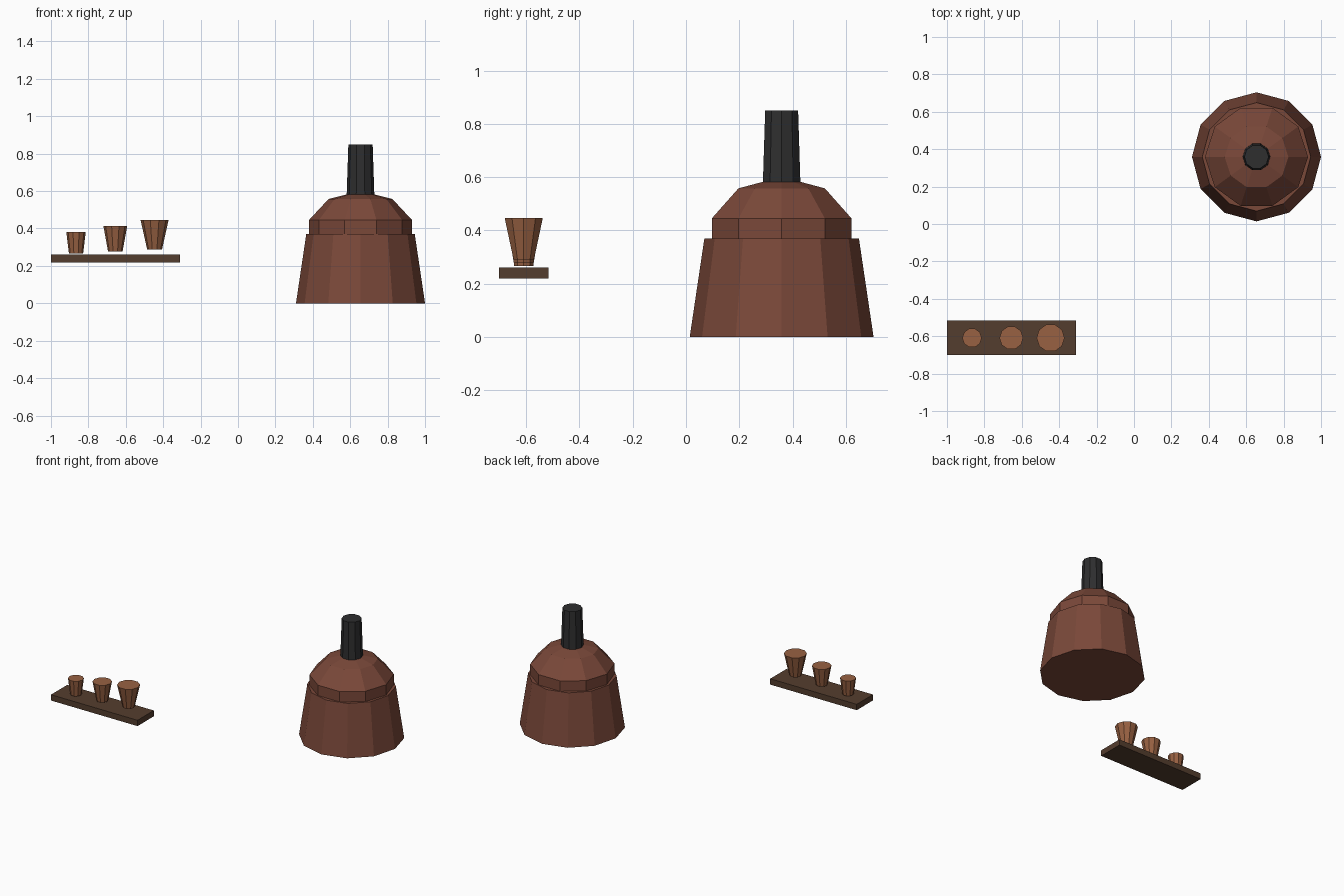
import bpy, bmesh, math

if "Cube" in bpy.data.objects:
    bpy.data.objects.remove(bpy.data.objects["Cube"])


def material(name, rgb):
    # sRGB 0-255 to linear
    m = bpy.data.materials.new(name)
    lin = [((c / 255 + 0.055) / 1.055) ** 2.4 for c in rgb]
    m.diffuse_color = (*lin, 1)
    m.use_nodes = True
    m.node_tree.nodes["Principled BSDF"].inputs["Base Color"].default_value = m.diffuse_color
    return m


CLAY = material("red_brown_clay", (122, 72, 57))
SOOT = material("sooty_black", (46, 46, 47))
WOOD = material("dark_wood", (84, 61, 46))
POT = material("fired_pottery", (152, 97, 66))


def finish(name, bm, mat, loc):
    bmesh.ops.recalc_face_normals(bm, faces=bm.faces)
    me = bpy.data.meshes.new(name)
    bm.to_mesh(me)
    bm.free()
    me.materials.append(mat)
    ob = bpy.data.objects.new(name, me)
    ob.location = loc
    bpy.context.collection.objects.link(ob)
    return ob


def lathe(name, profile, sides, mat, loc):
    """Closed faceted solid from (radius, z) rings, a corner on the x axis."""
    bm = bmesh.new()
    rings = []
    for r, z in profile:
        if r < 1e-6:
            rings.append([bm.verts.new((0, 0, z))] * sides)
        else:
            rings.append([bm.verts.new((r * math.cos(a), r * math.sin(a), z))
                          for a in (math.tau * i / sides for i in range(sides))])
    for lo, hi in zip(rings, rings[1:]):
        for i in range(sides):
            j = (i + 1) % sides
            quad = list(dict.fromkeys((lo[i], lo[j], hi[j], hi[i])))
            bm.faces.new(quad)
    for ring in (rings[0], rings[-1]):
        if ring[0] is not ring[1]:
            bm.faces.new(ring)
    return finish(name, bm, mat, loc)


KX, KY = 0.655, 0.359

# Tapered kiln body
lathe("kiln_body", [(0.345, 0), (0.29, 0.37)], 12, CLAY, (KX, KY, 0))

# Flattened low-poly sphere forming the dome
lats = [math.radians(a) for a in (-90, -54, -18, 18, 54, 90)]
lathe("kiln_dome", [(0.29 * math.cos(a), 0.226 * math.sin(a)) for a in lats],
      10, CLAY, (KX, KY, 0.375))

# Chimney
lathe("chimney", [(0.075, 0.55), (0.065, 0.85)], 10, SOOT, (KX, KY, 0))

# Shelf board
bm = bmesh.new()
bmesh.ops.create_cube(bm, size=1)
bmesh.ops.scale(bm, vec=(0.69, 0.185, 0.042), verts=bm.verts)
finish("shelf", bm, WOOD, (-0.655, -0.609, 0.24))

# Three pots growing in size along the shelf
for i in range(3):
    bottom = 0.267 + 0.011 * i
    lathe(f"pot_{i + 1}",
          [(0.038 + 0.001 * i, bottom), (0.052 + 0.0115 * i, 0.381 + 0.0325 * i)],
          10, POT, (-0.866 + 0.21 * i, -0.609, 0))
